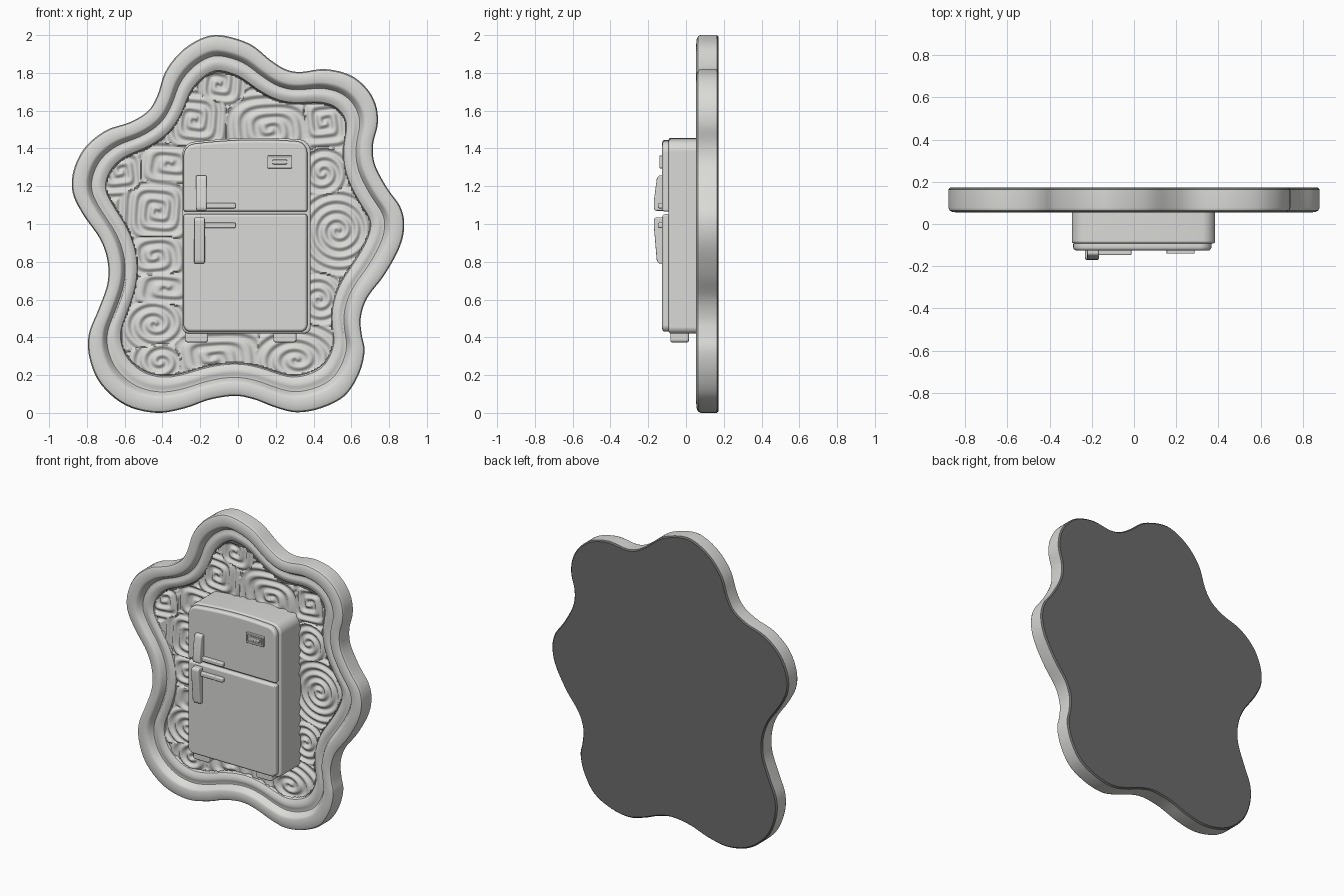
import bpy, bmesh, math
from mathutils import Vector

if "Cube" in bpy.data.objects:
    bpy.data.objects.remove(bpy.data.objects["Cube"])

mat = bpy.data.materials.new("light_grey")
mat.diffuse_color = (0.70, 0.70, 0.68, 1)
mat.use_nodes = True
mat.node_tree.nodes["Principled BSDF"].inputs["Base Color"].default_value = mat.diffuse_color
dark = bpy.data.materials.new("dark_grey_back")
dark.diffuse_color = (0.15, 0.15, 0.15, 1)
dark.use_nodes = True
dark.node_tree.nodes["Principled BSDF"].inputs["Base Color"].default_value = dark.diffuse_color


def finish(name, bm, angle=35):
    me = bpy.data.meshes.new(name)
    bm.to_mesh(me)
    bm.free()
    me.materials.append(mat)
    ob = bpy.data.objects.new(name, me)
    bpy.context.collection.objects.link(ob)
    bpy.ops.object.select_all(action='DESELECT')
    ob.select_set(True)
    bpy.context.view_layer.objects.active = ob
    bpy.ops.object.shade_smooth_by_angle(angle=math.radians(angle))
    # keeps the large flat faces flat beside their rounded edges
    ob.modifiers.new("flat_normals", 'WEIGHTED_NORMAL').keep_sharp = True
    return ob


def prism(name, pts, a, b, bevel, axis='y'):
    """Extrude a 2D outline along y (pts = x,z) or x (pts = y,z), with rounded edges."""
    bm = bmesh.new()
    put = (lambda p, t: (p[0], t, p[1])) if axis == 'y' else (lambda p, t: (t, p[0], p[1]))
    r0 = [bm.verts.new(put(p, a)) for p in pts]
    r1 = [bm.verts.new(put(p, b)) for p in pts]
    n = len(pts)
    for i in range(n):
        j = (i + 1) % n
        bm.faces.new((r0[i], r0[j], r1[j], r1[i]))
    bm.faces.new(r0)
    bm.faces.new(r1)
    bmesh.ops.recalc_face_normals(bm, faces=bm.faces[:])
    sharp = [e for e in bm.edges if e.calc_face_angle(0) > 0.6]
    bmesh.ops.bevel(bm, geom=sharp, offset=bevel, segments=3, profile=0.5, affect='EDGES')
    return finish(name, bm)


def rrect(x0, x1, z0, z1, rb, rt, arch=0.0):
    """Rounded rectangle with bottom/top corner radii and a gently arched top."""
    pts = []
    for cx, cz, r, a0 in ((x0 + rb, z0 + rb, rb, 180), (x1 - rb, z0 + rb, rb, 270),
                          (x1 - rt, z1 - rt, rt, 0), (x0 + rt, z1 - rt, rt, 90)):
        for k in range(7):
            a = math.radians(a0 + 15 * k)
            pts.append((cx + r * math.cos(a), cz + r * math.sin(a)))
        if a0 == 0:
            pts += [(x1 - rt + (x0 - x1 + 2 * rt) * k / 10, z1) for k in range(1, 10)]
    out = []
    for x, z in pts:
        u = (2 * x - x0 - x1) / (x1 - x0)
        w = arch * (1 - u * u + 0.4 * u) if z > z1 - rt - 1e-4 else 0
        out.append((x, z + w))
    return out


# Wavy outline, clockwise from the top
CTRL = [(-.095, 2.0), (.06, 1.955), (.17, 1.87), (.25, 1.82), (.33, 1.805), (.46, 1.82),
        (.59, 1.79), (.68, 1.72), (.73, 1.63), (.74, 1.53), (.715, 1.42), (.725, 1.315),
        (.79, 1.19), (.86, 1.09), (.88, .99), (.855, .875), (.775, .73), (.685, .61),
        (.65, .505), (.655, .415), (.67, .325), (.64, .205), (.565, .09), (.44, .025),
        (.31, .003), (.195, .03), (.09, .07), (-.015, .09), (-.15, .07), (-.28, .025),
        (-.43, 0), (-.595, .04), (-.725, .15), (-.785, .285), (-.79, .415), (-.74, .545),
        (-.692, .68), (-.69, .80), (-.73, .92), (-.82, 1.05), (-.875, 1.165), (-.87, 1.285),
        (-.81, 1.405), (-.70, 1.495), (-.57, 1.54), (-.475, 1.60), (-.425, 1.685),
        (-.385, 1.805), (-.305, 1.91), (-.2, 1.98)]
C = [Vector(p) for p in CTRL]
outline = []
for i in range(len(C)):
    p0, p1, p2, p3 = (C[(i + k - 1) % len(C)] for k in range(4))
    for s in range(5):
        t = s / 5
        outline.append(0.5 * (2 * p1 + (p2 - p0) * t + (2 * p0 - 5 * p1 + 4 * p2 - p3) * t * t
                              + (3 * p1 - p0 - 3 * p2 + p3) * t ** 3))
N = len(outline)
MID = Vector((0, 1))


def inset(ring, dist):
    steps = max(1, math.ceil(dist / 0.008))
    for _ in range(steps if dist > 0 else 0):
        new = []
        for i in range(N):
            t = (ring[(i + 1) % N] - ring[i - 1]).normalized()
            new.append(ring[i] + Vector((t.y, -t.x)) * (dist / steps))
        ring = [new[i] * 0.6 + (new[i - 1] + new[(i + 1) % N]) * 0.2 for i in range(N)]
    return ring


# Frame: moulding profile swept round the outline (inset, y), flat dark back.
# Inset rings are mixed with scaled rings so that the inner lobes stay round.
PROFILE = [(0, .163), (0, .078), (.006, .064), (.02, .057), (.045, .054), (.07, .056),
           (.082, .062), (.092, .078), (.104, .096), (.115, .097), (.128, .091), (.142, .089),
           (.156, .093), (.168, .098), (.178, .104), (.186, .13)]
bm = bmesh.new()
ring, prev = outline, 0
rings = [[bm.verts.new((p.x, .172, p.y)) for p in inset(outline, .008)]]
for off, y in PROFILE:
    ring = inset(ring, off - prev)
    prev = off
    mixed = [a * .6 + (MID + (b - MID) * (1 - 1.05 * off)) * .4 for a, b in zip(ring, outline)]
    rings.append([bm.verts.new((p.x, y, p.y)) for p in mixed])
for a, b in zip(rings, rings[1:]):
    for i in range(N):
        j = (i + 1) % N
        bm.faces.new((a[i], a[j], b[j], b[i]))
bm.faces.new(rings[0])
cap = bm.faces.new(rings[-1])
bmesh.ops.recalc_face_normals(bm, faces=bm.faces[:])
bmesh.ops.delete(bm, geom=[cap], context='FACES_ONLY')
for f in bm.faces:
    f.material_index = int(f.calc_center_median().y > .165)
finish("wavy_frame", bm, 35).data.materials.append(dark)

# Floor relief: spiral ridges around seeds (x, z, size, norm power, turn, stretch)
SEEDS = [(-.23, 1.55, .13, 4, 1, 1), (.46, 1.54, .10, 5, -1, 1), (-.425, 1.07, .13, 4, 1, 1),
         (-.44, .83, .10, 3, -1, 1.3), (-.44, .47, .12, 2, 1, 1.2), (-.41, .27, .10, 2, -1, 1.2),
         (.53, .965, .17, 2, 1, 1), (.31, .28, .14, 2, 1, 1.4), (.17, 1.50, .13, 3, -1, 1.4),
         (-.62, 1.28, .09, 5, -1, 1), (-.10, 1.74, .09, 4, 1, 1), (-.36, 1.32, .09, 4, 1, 1.5),
         (-.13, .29, .11, 4, -1, 1.8), (.45, 1.27, .10, 2, -1, 1), (.43, .6, .1, 2, 1, 1),
         (-.38, .66, .08, 4, 1, 1.8)]


def relief(x, z):
    best = None
    for sx, sz, r, p, turn, st in SEEDS:
        u, v = abs(x - sx) / st, abs(z - sz)
        d = (u ** p + v ** p) ** (1 / p)
        if best is None or d / r < best[0]:
            best = (d / r, d, turn * math.atan2(z - sz, (x - sx) / st))
    k, d, ang = best
    wave = math.cos(2 * math.pi * d / 0.05 - ang)
    return .108 - .009 * max(-.8, min(.8, wave * 1.2))


STEP = 0.0075
bm = bmesh.new()
grid = {}
for iz in range(int(.12 / STEP), int(1.9 / STEP)):
    z = iz * STEP + 1e-5
    xs = []
    for i in range(N):
        a, b = mixed[i - 1], mixed[i]
        if (a.y > z) != (b.y > z):
            xs.append(a.x + (z - a.y) / (b.y - a.y) * (b.x - a.x))
    xs.sort()
    for x0, x1 in zip(xs[::2], xs[1::2]):
        for ix in range(math.floor(x0 / STEP), math.ceil(x1 / STEP) + 1):
            x = ix * STEP
            # leave out the part hidden behind the refrigerator
            if (ix, iz) not in grid and not (-.26 < x < .35 and .46 < z < 1.41):
                grid[ix, iz] = bm.verts.new((x, relief(x, z), z))
for (ix, iz), v in list(grid.items()):
    q = [grid.get(k) for k in ((ix + 1, iz), (ix + 1, iz + 1), (ix, iz + 1))]
    if all(q):
        bm.faces.new((v, *q))
finish("swirl_relief_floor", bm, 60)

# Refrigerator body and the two doors
prism("fridge_body", rrect(-.295, .385, .42, 1.435, .035, .06, .02), -.092, .125, .012)
prism("upper_door", rrect(-.288, .367, 1.065, 1.425, .012, .055, .02), -.126, -.08, .016)
prism("lower_door", rrect(-.288, .367, .43, 1.052, .035, .012), -.126, -.08, .016)

# Feet
for side, x in (("left", -.28), ("right", .187)):
    prism(side + "_foot", rrect(x, x + .122, .373, .44, .015, .01), -.083, .015, .01)

# Handles: tapered grip with a horizontal trim bar, mirrored across the door gap
for name, x, near, far, bar in (("upper", -.222, 1.07, 1.257, 1.097),
                                ("lower", -.232, 1.035, .79, .993)):
    s = 1 if far > near else -1
    grip = [(-.115, near), (-.163, near), (-.171, near + s * .012), (-.169, near + s * .06),
            (-.155, far - s * .02), (-.145, far), (-.115, far)]
    prism(name + "_handle_grip", grip, x, x + .056, .008, 'x')
    prism(name + "_handle_bar", rrect(x + .04, -.012, bar - .014, bar + .014, .008, .008),
          -.148, -.115, .006)

# Blank badge: raised plate with a ring and a centre bar
prism("badge_plate", rrect(.155, .287, 1.295, 1.362, .014, .014), -.133, -.115, .003)
for i, (x0, x1, z0, z1) in enumerate(((.155, .287, 1.295, 1.308), (.155, .287, 1.349, 1.362),
                                      (.155, .168, 1.295, 1.362), (.274, .287, 1.295, 1.362))):
    prism("badge_rim_%d" % i, rrect(x0, x1, z0, z1, .006, .006), -.141, -.12, .003)
prism("badge_centre", rrect(.182, .26, 1.316, 1.341, .008, .008), -.14, -.12, .004)
